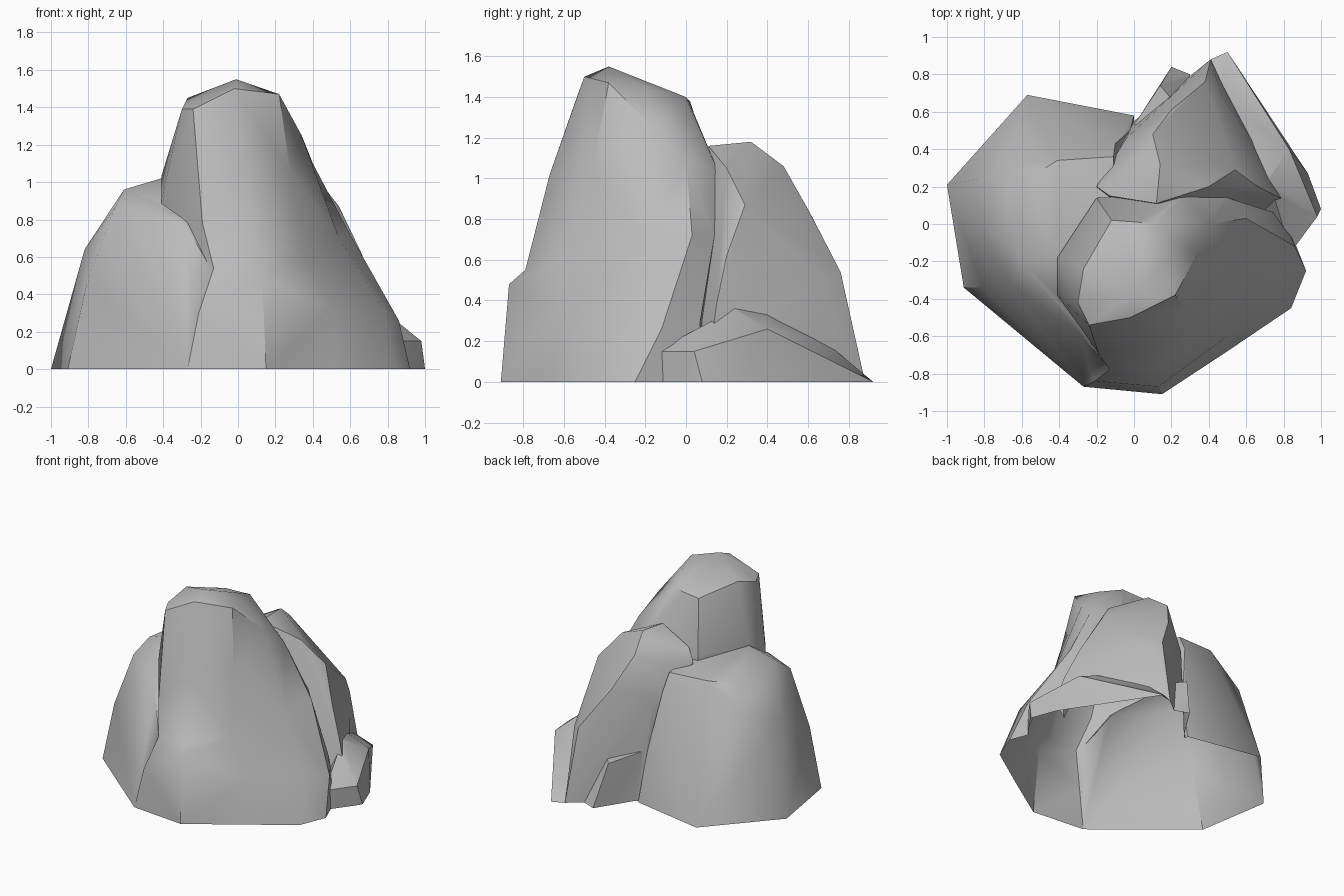
import bpy
import bmesh
import math
from mathutils import Vector

default_cube = bpy.data.objects.get("Cube")
if default_cube:
    bpy.data.objects.remove(default_cube, do_unlink=True)

# One plain grey stone material
stone = bpy.data.materials.new("grey stone")
stone.use_nodes = True
grey = (0.5, 0.5, 0.5, 1)
stone.diffuse_color = grey
stone.node_tree.nodes["Principled BSDF"].inputs["Base Color"].default_value = grey


def finish_rock(name, bm):
    """Turn a closed bmesh into a stone object."""
    bmesh.ops.recalc_face_normals(bm, faces=bm.faces[:])
    mesh = bpy.data.meshes.new(name)
    bm.to_mesh(mesh)
    bm.free()
    mesh.materials.append(stone)
    rock = bpy.data.objects.new(name, mesh)
    bpy.context.collection.objects.link(rock)
    return rock


def make_rock(name, footprint, shoulders, sink):
    """Wrap a faceted boulder around a footprint on the ground and its upper corners."""
    bm = bmesh.new()
    for x, y in footprint:
        bm.verts.new((x, y, 0))
        bm.verts.new((x, y, -sink))
    for corner in shoulders:
        bm.verts.new(corner)
    hull = bmesh.ops.convex_hull(bm, input=bm.verts[:])
    loose = {v for v in hull["geom_interior"] if isinstance(v, bmesh.types.BMVert)}
    bmesh.ops.delete(bm, geom=list(loose), context="VERTS")
    return finish_rock(name, bm)


def make_tower(name, ribs, peak, sink):
    """Skin a rock over ribs that climb from the ground to the rim, closed by a peak."""
    bm = bmesh.new()
    columns = []
    for rib in ribs:
        x, y, z = rib[0]
        columns.append([bm.verts.new(p) for p in [(x, y, -sink)] + rib])
    top = bm.verts.new(peak)
    for a, b in zip(columns, columns[1:] + columns[:1]):
        for i in range(len(a) - 1):
            bm.faces.new((a[i], b[i], b[i + 1], a[i + 1]))
        bm.faces.new((a[-1], b[-1], top))
    bm.faces.new([column[0] for column in columns])
    bmesh.ops.triangulate(bm, faces=bm.faces[:])
    return finish_rock(name, bm)


def upright(x, y, z, rim):
    """A rib that rises straight out of the neighbouring rock, then leans to the rim."""
    return [(x, y, z * t) for t in (0, .3, .7, 1)] + [rim]


# Tall tower at the front, flaring into a foot with a small ledge
tower = make_tower(
    "rock_outcrop",
    ribs=[
        [(-.27, -.87, 0), (-.21, -.84, .3), (-.13, -.78, .54), (-.19, -.69, .78), (-.24, -.54, 1.39)],
        [(.15, -.91, 0), (.13, -.87, .48), (.09, -.79, .55), (.04, -.67, 1.02), (-.02, -.5, 1.5)],
        [(.5, -.68, 0), (.5, -.6, .32), (.35, -.59, .6), (.28, -.46, 1.05), (.22, -.38, 1.47)],
        [(.84, -.45, 0), (.78, -.31, .32), (.54, -.2, .7), (.34, -.16, 1.25), (.17, -.19, 1.44)],
        [(.92, -.25, 0), (.86, -.12, .26), (.6, .03, .72), (.4, 0, 1.1), (.1, 0, 1.4)],
        [(.8, .05, 0), (.72, .07, .3), (.5, .14, .72), (.27, .16, 1.03), (.02, .01, 1.39)],
        upright(-.2, .14, 1, rim=(-.12, .02, 1.38)),
        upright(-.41, -.18, 1.03, rim=(-.27, -.24, 1.45)),
        upright(-.41, -.38, .9, rim=(-.3, -.42, 1.39)),
    ],
    peak=(-.01, -.38, 1.55),
    sink=.1,
)

# Broad low boulder on one side
side_boulder = make_rock(
    "side_boulder",
    footprint=[(-1, .21), (-.91, -.34), (-.27, -.87), (-.57, .69), (0, .58), (0, -.4)],
    shoulders=[
        (-.84, .24, .55), (-.82, 0, .64), (-.7, .3, .76), (-.57, .24, .93),
        (-.41, .34, .95), (-.11, .36, .94), (-.1, .43, .81), (-.02, .5, .36),
        (-.41, -.18, 1.02), (-.61, -.2, .96), (-.66, -.32, .86),
        (-.81, -.34, .45), (-.28, -.6, .77), (-.14, -.76, .53), (-.1, -.2, 1),
    ],
    sink=.13,
)

# Ridge at the back
back_ridge = make_rock(
    "back_ridge",
    footprint=[(.41, .88), (.87, .1), (.7, .04), (0, .55), (-.15, .1)],
    shoulders=[
        (.12, .11, 1.16), (.14, .32, 1.18), (.05, .33, 1.12), (.1, .48, 1.06),
        (.2, .61, .83), (.38, .76, .54), (.47, .68, .5), (.4, .2, 1.05),
        (.54, .29, .87), (.66, .2, .62), (.76, .15, .38),
        (-.13, .15, 1.06), (-.2, .2, .99), (-.03, .23, 1.08), (-.04, .46, .75),
    ],
    sink=.16,
)

# Small slabs leaning on the base
edge_slab = make_rock(
    "edge_slab",
    footprint=[(.5, .92), (.41, .88), (.93, .27), (1, .08), (.84, -.14), (.6, .1)],
    shoulders=[
        (.98, .04, .15), (.84, -.15, .15), (.83, .4, .26), (.72, .24, .36),
        (.75, .05, .2), (.62, .4, .34), (.47, .68, .2),
    ],
    sink=.19,
)
wedge = make_rock(
    "wedge",
    footprint=[(.2, .84), (.3, .8), (.02, .56), (.3, .5)],
    shoulders=[(0, .53, .37), (.14, .74, .32), (.3, .55, .32)],
    sink=.22,
)

# Fuse the rocks into one outcrop
bpy.ops.object.select_all(action="DESELECT")
bpy.context.view_layer.objects.active = tower
tower.select_set(True)
for part in (side_boulder, back_ridge, edge_slab, wedge):
    union = tower.modifiers.new("join_" + part.name, "BOOLEAN")
    union.operation = "UNION"
    union.solver = "EXACT"
    union.object = part
    bpy.ops.object.modifier_apply(modifier=union.name)
    bpy.data.objects.remove(part, do_unlink=True)

# Cut the buried part away, leaving the underside open
bm = bmesh.new()
bm.from_mesh(tower.data)
bmesh.ops.bisect_plane(
    bm, geom=bm.verts[:] + bm.edges[:] + bm.faces[:], dist=0.0001,
    plane_co=Vector((0, 0, 0)), plane_no=Vector((0, 0, 1)), clear_inner=True,
)
bm.to_mesh(tower.data)
bm.free()

# Soft facets with sharp ridges
bpy.ops.object.shade_smooth_by_angle(angle=math.radians(40))
